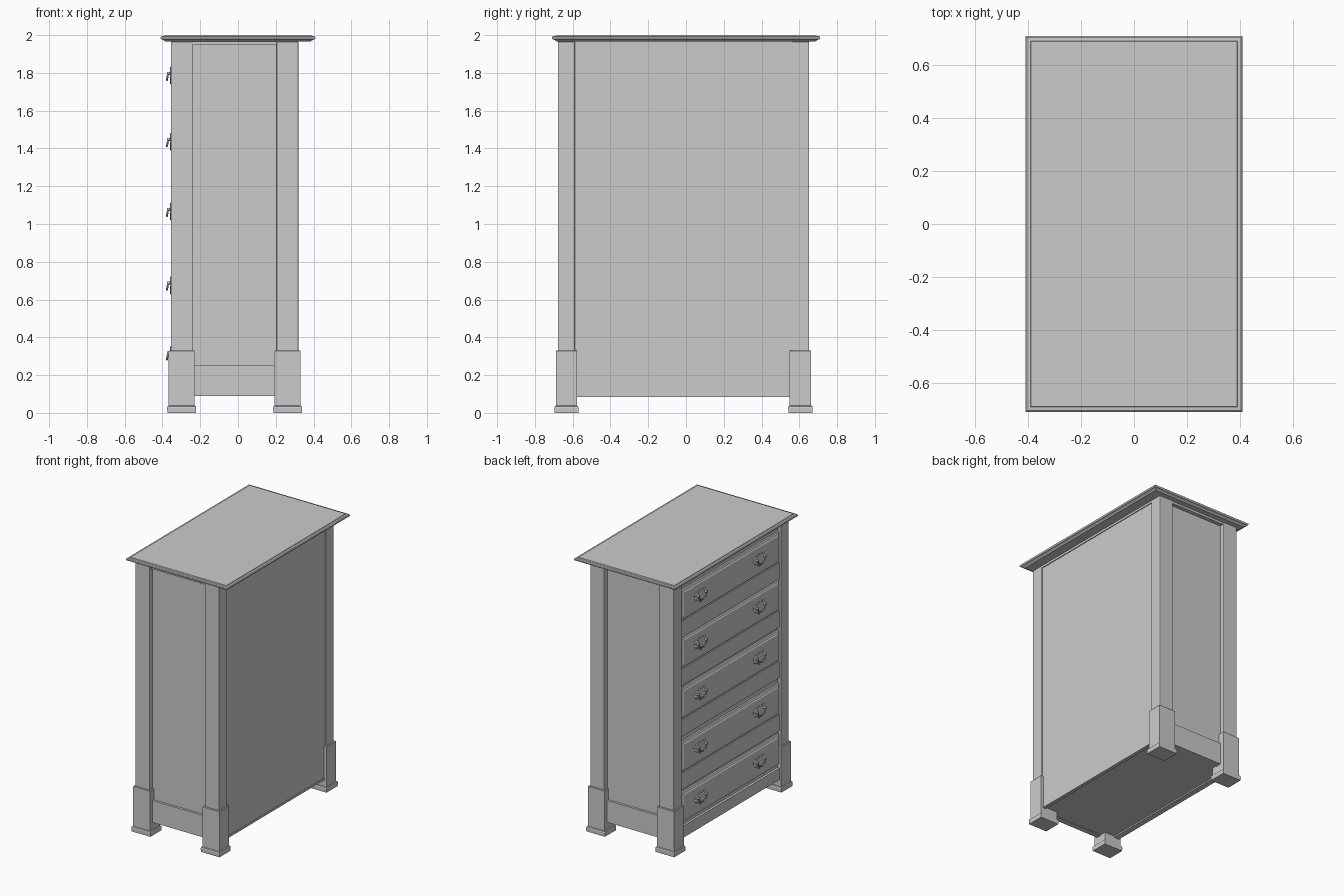
import bpy, math
from mathutils import Vector

if "Cube" in bpy.data.objects:
    bpy.data.objects.remove(bpy.data.objects["Cube"])


def mesh(name, verts, faces):
    me = bpy.data.meshes.new(name)
    me.from_pydata(verts, [], faces)
    ob = bpy.data.objects.new(name, me)
    bpy.context.collection.objects.link(ob)
    return ob


def loft(name, rings):
    """Closed solid through a list of equally long vertex rings."""
    n = len(rings[0])
    verts = [v for r in rings for v in r]
    faces = [list(range(n))[::-1], list(range((len(rings) - 1) * n, len(rings) * n))]
    for k in range(len(rings) - 1):
        for i in range(n):
            j = (i + 1) % n
            faces.append([k * n + i, k * n + j, (k + 1) * n + j, (k + 1) * n + i])
    return mesh(name, verts, faces)


def rect(x0, x1, y0, y1, z):
    return [(x0, y0, z), (x1, y0, z), (x1, y1, z), (x0, y1, z)]


def box(name, x, y, z, bevel=0):
    ob = loft(name, [rect(*x, *y, z[0]), rect(*x, *y, z[1])])
    if bevel:
        m = ob.modifiers.new("bevel", "BEVEL")
        m.width, m.segments = bevel, 2
    return ob


# carcass: back panel, side panels, floor and drawer wall in one block
box("carcass", (-0.335, 0.312), (-0.643, 0.617), (0.095, 1.965))

# table top with moulded rim, and the small moulding beneath it
profile = [(0.385, 1.966), (0.395, 1.974), (0.406, 1.978), (0.41, 1.984),
           (0.41, 1.990), (0.404, 1.995), (0.391, 1.996), (0.389, 2.0)]
loft("top", [rect(-a, a, -a - 0.3, a + 0.3, z) for a, z in profile])
box("top_moulding", (-0.352, 0.318), (-0.672, 0.646), (1.95, 1.968))

# corner posts, feet and foot bases
posts_x = [(-0.356, -0.24), (0.205, 0.32)]
posts_y = [(-0.678, -0.588), (0.56, 0.652)]
for i, px in enumerate(posts_x):
    for j, py in enumerate(posts_y):
        tag = ("drawer_side", "back_side")[i] + ("_left", "_right")[j]

        def grow(d):
            return (px[0] - d, px[1] + d, py[0] - d, py[1] + d)
        box("post_" + tag, px, py, (0.1, 1.966), 0.004)
        loft("foot_" + tag, [rect(*grow(d), z) for d, z in
             [(0.018, 0), (0.019, 0.026), (0.017, 0.035), (0.011, 0.038),
              (0.011, 0.328), (0.008, 0.331)]])

# aprons low on both sides, bottom rails front and back
box("apron_left", (-0.24, 0.205), (-0.66, -0.62), (0.09, 0.25))
box("apron_right", (-0.24, 0.205), (0.59, 0.634), (0.09, 0.25))
box("back_rail", (0.29, 0.316), (-0.588, 0.56), (0.085, 0.10))
box("drawer_side_rail", (-0.352, -0.31), (-0.588, 0.56), (0.085, 0.17))


def yz_ring(x, y0, y1, z0, z1):
    return [(x, y0, z0), (x, y0, z1), (x, y1, z1), (x, y1, z0)]


def tube(name, pts, r):
    cu = bpy.data.curves.new(name, "CURVE")
    cu.dimensions = "3D"
    cu.bevel_depth, cu.bevel_resolution = r, 2
    cu.use_fill_caps = True
    sp = cu.splines.new("POLY")
    sp.points.add(len(pts) - 1)
    for p, co in zip(sp.points, pts):
        p.co = (*co, 1)
    ob = bpy.data.objects.new(name, cu)
    bpy.context.collection.objects.link(ob)


# half outline of the scalloped handle plate (y, z)
half = [(0, 0.036), (0.018, 0.043), (0.034, 0.032), (0.052, 0.036), (0.078, 0.018),
        (0.068, 0.002), (0.074, -0.014), (0.05, -0.026), (0.034, -0.024),
        (0.016, -0.046), (0, -0.052)]
outline = half + [(-y, z) for y, z in half[-2:0:-1]]


def handle(tag, yc, zc):
    def ring(x, s):
        return [(x, yc + y * s, zc + z * s) for y, z in outline]
    loft("handle_plate_" + tag, [ring(-0.35, 1), ring(-0.357, 1), ring(-0.36, 0.92)])
    # two studs carrying a drooping bail
    for s in (-1, 1):
        tube("handle_stud_" + tag, [(-0.355, yc + s * 0.045, zc + 0.008),
                                    (-0.376, yc + s * 0.045, zc + 0.008)], 0.008)
    pts = [(-0.370 - 0.006 * math.sin(t), yc + 0.045 * math.cos(t),
            zc + 0.008 - 0.036 * math.sin(t))
           for t in [math.pi * k / 12 for k in range(13)]]
    tube("handle_bail_" + tag, pts, 0.005)


# five drawers: stepped front with raised field, plus two handles each
for n, zc in enumerate([1.79, 1.44, 1.07, 0.68, 0.31], 1):
    steps = [(-0.32, 0), (-0.347, 0), (-0.351, 0.008), (-0.351, 0.018), (-0.355, 0.024)]
    loft(f"drawer_{n}", [yz_ring(x, -0.58 + d, 0.552 - d, zc - 0.11 + d, zc + 0.11 - d)
                         for x, d in steps])
    # plain rail below each drawer
    if n < 5:
        box(f"rail_{n}", (-0.344, -0.32), (-0.588, 0.56), (zc - 0.245, zc - 0.122))
    for side, yc in (("left", -0.345), ("right", 0.335)):
        handle(f"{n}_{side}", yc, zc)

# consistent outward normals
import bmesh
for ob in bpy.data.objects:
    if ob.type == "MESH":
        bm = bmesh.new()
        bm.from_mesh(ob.data)
        bmesh.ops.recalc_face_normals(bm, faces=bm.faces)
        bm.to_mesh(ob.data)
        bm.free()
